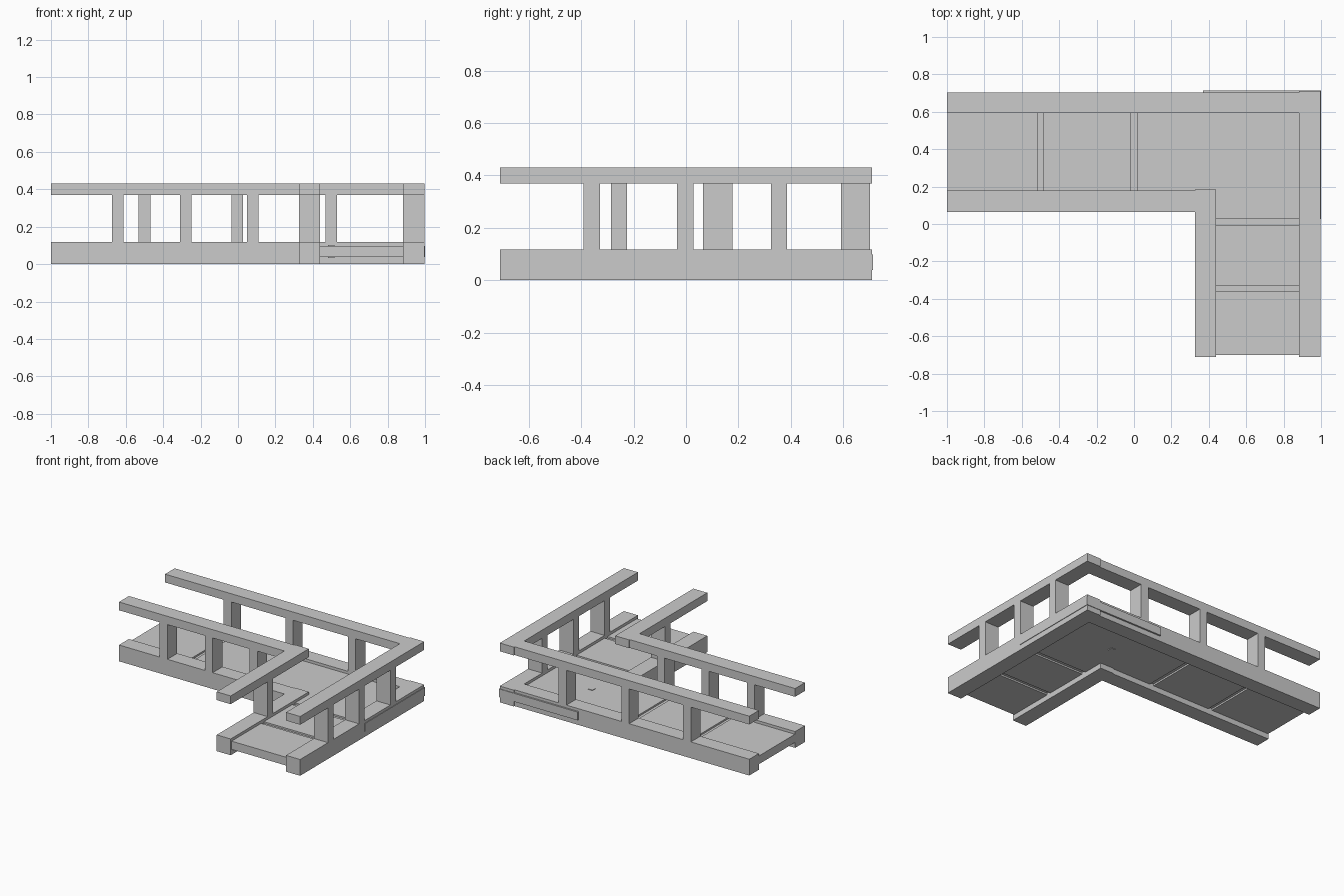
import bpy

if "Cube" in bpy.data.objects:
    bpy.data.objects.remove(bpy.data.objects["Cube"])


def box(name, x, y, z):
    """Axis-aligned box from (min, max) ranges."""
    bpy.ops.mesh.primitive_cube_add(
        size=1, location=[(a + b) / 2 for a, b in (x, y, z)])
    ob = bpy.context.object
    ob.name = name
    ob.scale = [b - a for a, b in (x, y, z)]
    bpy.ops.object.transform_apply(location=False, rotation=False, scale=True)
    return ob


BASE, POST, RAIL = (0.0, 0.118), (0.118, 0.37), (0.37, 0.43)
FLOOR, STRIP = (0.038, 0.098), (0.05, 0.086)

# Each side: x range, y range, axis along which posts are spaced, post centres
sides = {
    "back": ((-1.0, 0.883), (0.593, 0.703), 0, (-0.5, -0.005, 0.498)),
    "right": ((0.883, 0.996), (-0.711, 0.711), 1, (-0.36, -0.003, 0.355)),
    "front": ((-1.0, 0.327), (0.065, 0.178), 0, (-0.643, -0.28, 0.078)),
    "inner": ((0.327, 0.439), (-0.711, 0.184), 1, (-0.256,)),
}

# Base beams, handrails and posts
for side, (x, y, axis, centres) in sides.items():
    box(side + "_base_beam", x, y, BASE)
    box(side + "_handrail", x, y, RAIL)
    for i, c in enumerate(centres):
        span = (c - 0.031, c + 0.031)
        px, py = (span, y) if axis == 0 else (x, span)
        box(f"{side}_post_{i + 1}", px, py, POST)

# Floor plates of the left wing
wing_y = (0.1, 0.702)
for i, x in enumerate([(-0.998, -0.517), (-0.487, -0.017), (0.015, 0.37)]):
    box(f"wing_floor_plate_{i + 1}", x, wing_y, FLOOR)

# Floor plates of the front leg
leg_x = (0.36, 0.995)
for i, y in enumerate([(-0.7, -0.362), (-0.33, -0.006)]):
    box(f"leg_floor_plate_{i + 1}", leg_x, y, FLOOR)

# Corner plate, slightly proud of the outer beams
box("corner_floor_plate", (0.37, 1.0), (0.028, 0.715), FLOOR)
box("corner_floor_peg", (0.48, 0.515), (0.35, 0.385), (0.034, 0.102))

# Recessed joint strips between plates
for i, x in enumerate([(-0.517, -0.487), (-0.017, 0.015)]):
    box(f"wing_joint_strip_{i + 1}", x, (0.12, 0.65), STRIP)
for i, y in enumerate([(-0.362, -0.33), (-0.006, 0.028)]):
    box(f"leg_joint_strip_{i + 1}", (0.4, 0.93), y, STRIP)
